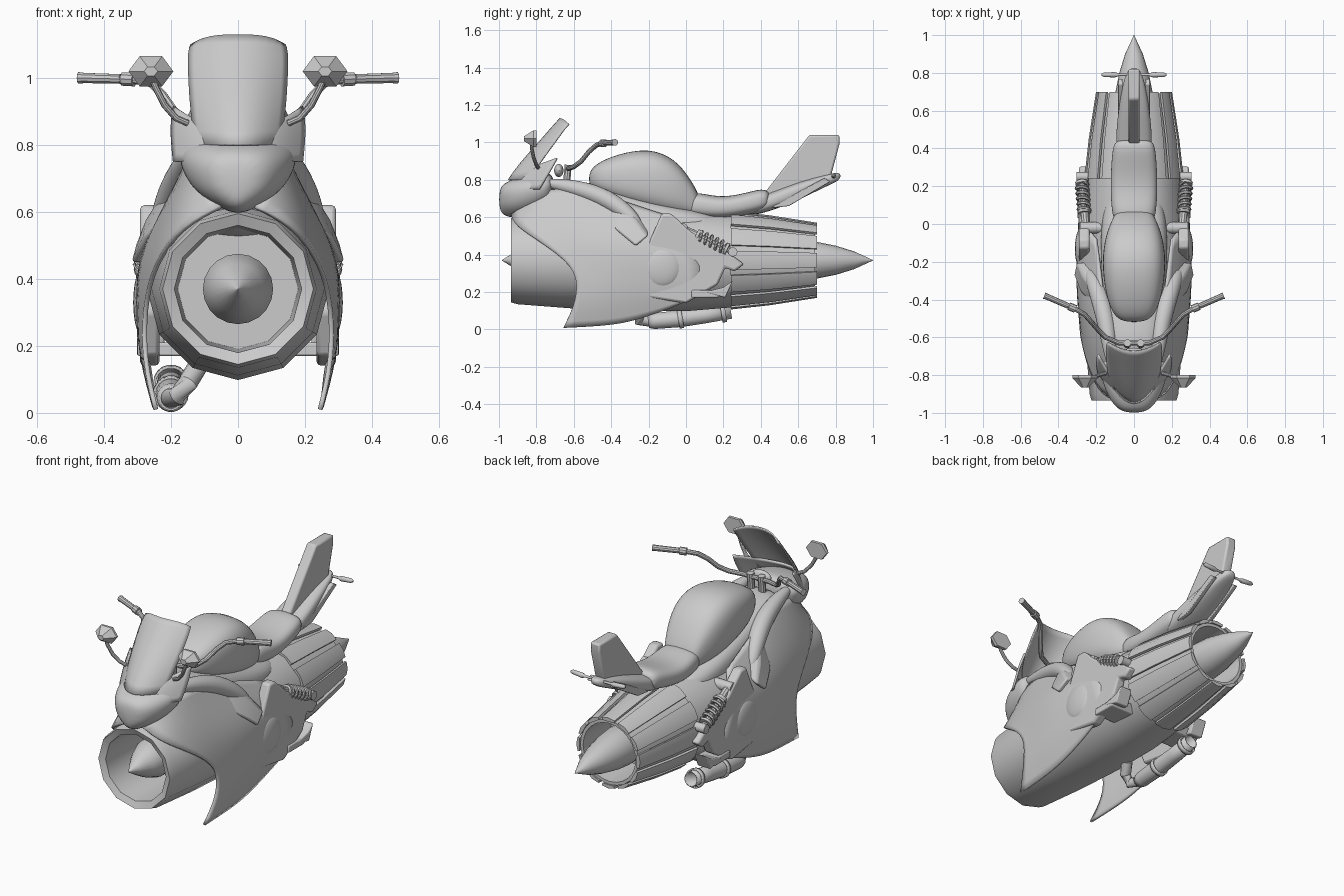
import bpy, bmesh, math
from mathutils import Vector, Matrix

if "Cube" in bpy.data.objects:
    bpy.data.objects.remove(bpy.data.objects["Cube"])

CZ = 0.37  # height of the turbine axis


def finish(name, bm, mirror=False, sub=0, thick=0, bevel=0, angle=35):
    bmesh.ops.recalc_face_normals(bm, faces=bm.faces)
    me = bpy.data.meshes.new(name)
    bm.to_mesh(me)
    bm.free()
    for p in me.polygons:
        p.use_smooth = True
    if not sub:
        me.set_sharp_from_angle(angle=math.radians(angle))
    ob = bpy.data.objects.new(name, me)
    bpy.context.collection.objects.link(ob)
    if mirror:
        ob.modifiers.new("mirror", 'MIRROR').use_clip = True
    if bevel:
        b = ob.modifiers.new("bevel", 'BEVEL')
        b.width, b.segments = bevel, 2
    if sub:
        s = ob.modifiers.new("smooth", 'SUBSURF')
        s.levels = s.render_levels = sub
        s.boundary_smooth = 'PRESERVE_CORNERS'
    if thick:
        t = ob.modifiers.new("thickness", 'SOLIDIFY')
        t.thickness, t.offset = thick, 0
    return ob


def skin(name, rings, closed=True, cap=True, **kw):
    """Bridge a list of equal-length point rows."""
    bm = bmesh.new()
    vs = [[bm.verts.new(p) for p in r] for r in rings]
    n = len(vs[0])
    for a, b in zip(vs, vs[1:]):
        for i in range(n if closed else n - 1):
            j = (i + 1) % n
            bm.faces.new((a[i], a[j], b[j], b[i]))
    if cap and closed:
        bm.faces.new(vs[0])
        bm.faces.new(vs[-1])
    return finish(name, bm, **kw)


def lathe(name, prof, n=12, cap=False, **kw):
    """Revolve (y, radius) pairs round the turbine axis."""
    return skin(name, [[(r * math.sin(k * math.tau / n), y, CZ + r * math.cos(k * math.tau / n))
                        for k in range(n)] for y, r in prof], cap=cap, **kw)


def loft(name, secs, pinch=0, n=14, **kw):
    """Rounded sections along y: (y, bottom, top, half width)."""
    rings = []
    for y, z0, z1, hw in secs:
        ring = []
        for k in range(n):
            t = math.tau * (k + 0.5) / n
            c, s = math.cos(t), math.sin(t)
            x = hw * math.copysign(abs(c) ** 0.7, c) * (1 - pinch * max(0, -s))
            ring.append((x, y, (z0 + z1) / 2 + (z1 - z0) / 2 * math.copysign(abs(s) ** 0.7, s)))
        rings.append(ring)
    return skin(name, rings, sub=2, **kw)


def tube(name, path, r, n=10, **kw):
    """Round sweep; r is one radius or one per point."""
    P = [Vector(p) for p in path]
    rs = r if isinstance(r, (list, tuple)) else [r] * len(P)
    rings = []
    for i, p in enumerate(P):
        t = P[min(i + 1, len(P) - 1)] - P[max(i - 1, 0)]
        q = t.to_track_quat('Z', 'Y')
        rings.append([p + q @ Vector((rs[i] * math.cos(a), rs[i] * math.sin(a), 0))
                      for a in [math.tau * k / n for k in range(n)]])
    return skin(name, rings, **kw)


def plate(name, yz, x0, x1, **kw):
    return skin(name, [[(x, y, z) for y, z in yz] for x in (x0, x1)], **kw)


def ball(name, loc, scale, **kw):
    bm = bmesh.new()
    bmesh.ops.create_uvsphere(bm, u_segments=20, v_segments=12, radius=1,
                              matrix=Matrix.LocRotScale(Vector(loc), None, Vector(scale)))
    return finish(name, bm, **kw)


# Turbine: intake shell, spinner, nozzle and rear cone
lathe("turbine_shell", [(-.6, .08), (-.6, .18), (-.92, .19), (-.935, .225), (-.9, .235), (-.6, .258),
                        (-.3, .272), (0, .272), (.24, .252)])
lathe("intake_spinner", [(-.6, .1), (-.78, .105), (-.86, .075), (-.93, .035), (-.985, .001)], n=20, cap=True)
lathe("nozzle_liner", [(.2, .24), (.69, .182), (.69, .165), (.45, .16), (.45, .05)], n=24)
lathe("rear_cone", [(.4, .1), (.6, .108), (.69, .1), (.8, .078), (.9, .047), (1.0, .001)], n=20, cap=True)
for k in range(12):
    rings = []
    for y, r in ((.24, .245), (.45, .222), (.7, .183)):
        rings.append([(rr * math.sin(a), y, CZ + rr * math.cos(a)) for rr, d in
                      ((r, -.2), (r + .014, -.2), (r + .018, 0), (r + .014, .2), (r, .2))
                      for a in [k * math.tau / 12 + d]])
    skin("nozzle_petal", rings)

# Nose cowl, central frame, cockpit collar
loft("nose_cowl", [(-1.0, .64, .75, .045), (-.97, .6, .79, .11), (-.88, .59, .82, .165),
                   (-.78, .62, .84, .19), (-.7, .67, .84, .18)], pinch=.65)
loft("central_frame", [(-.74, .55, .82, .165), (-.5, .5, .79, .165), (-.2, .48, .7, .18),
                       (.05, .45, .64, .18), (.2, .5, .61, .12)])
U = (-1, -.7, -.35, 0, .35, .7, 1)
skin("cockpit_collar", [[(.19 * u, -.955 + .17 * u * u, .75) for u in U],
                        [(.2 * u, -.925 + .2 * u * u, .8 + .05 * u * u) for u in U],
                        [(.19 * u, -.89 + .2 * u * u, .84 + .075 * u * u) for u in U]],
     closed=False, sub=2, thick=.012)

# Windshield: curved thin shell
skin("windshield", [[(hw * u, yc + dy * u * u, z - dz * u ** 4) for u in (-1, -.75, -.4, 0, .4, .75, 1)]
                    for z, yc, dy, hw, dz in ((.8, -.955, .12, .125, 0), (.88, -.9, .11, .138, 0),
                                              (1.0, -.79, .09, .147, 0), (1.08, -.72, .075, .148, 0),
                                              (1.128, -.675, .05, .14, .03))],
     closed=False, sub=1, thick=.008)

# Side fairings: rows from upper edge down to the low blade, as (x, y, z)
rows = [[(.05, -.93, .615), (.14, -.8, .75), (.15, -.55, .76), (.17, -.3, .67), (.2, -.08, .6)],
        [(.165, -.925, .56), (.19, -.75, .63), (.215, -.5, .62), (.25, -.28, .56), (.25, -.02, .52)],
        [(.25, -.74, .445), (.262, -.62, .46), (.29, -.45, .46), (.305, -.27, .44), (.285, .05, .43)],
        [(.28, -.575, .315), (.287, -.5, .3), (.3, -.38, .29), (.298, -.22, .28), (.285, .1, .3)],
        [(.28, -.585, .15), (.285, -.5, .15), (.29, -.35, .16), (.285, -.15, .18), (.28, .08, .22)],
        [(.245, -.655, .01), (.25, -.45, .02), (.255, -.3, .04), (.26, -.12, .1), (.27, .02, .16)]]
skin("side_fairing", rows, closed=False, sub=2, thick=.014, mirror=True)
tube("fairing_arm", [(.12, -.78, .79), (.13, -.62, .765), (.16, -.45, .715), (.205, -.32, .63), (.24, -.24, .54)],
     [.02, .045, .055, .05, .03], mirror=True, sub=2)
skin("knee_scoop", [[(.15, -.45, .61), (.2, -.37, .69), (.22, -.36, .67), (.21, -.44, .58)],
                    [(.2, -.36, .53), (.21, -.27, .63), (.275, -.27, .58), (.285, -.36, .52)],
                    [(.24, -.26, .45), (.24, -.2, .53), (.305, -.2, .5), (.32, -.27, .445)]],
     mirror=True, bevel=.012)

# Rear side frame: plate, round cover, winglets, lower cross box
plate("side_frame", [(-.13, .62), (-.08, .62), (.03, .52), (.2, .43), (.31, .35), (.26, .31), (.21, .33),
                     (.17, .24), (.0, .14), (-.2, .17), (-.26, .3), (-.2, .46)], .235, .292,
      mirror=True, bevel=.012)
ball("round_cover", (.283, -.13, .33), (.03, .105, .105), mirror=True)
plate("winglet", [(.1, .2), (.2, .225), (.25, .26), (.21, .17)], .22, .302, mirror=True, bevel=.006)
plate("cross_box", [(.03, .17), (.17, .17), (.2, .21), (.03, .21)], -.3, .3, bevel=.006)

# Tank, seat and tail
loft("tank", [(-.52, .77, .84, .06), (-.48, .74, .89, .115), (-.37, .68, .94, .155), (-.2, .63, .975, .175),
              (-.06, .6, .92, .155), (.03, .6, .8, .115), (.08, .6, .7, .09)])
loft("seat", [(0, .61, .69, .095), (.04, .6, .745, .118), (.17, .585, .705, .128), (.3, .605, .725, .124),
              (.41, .63, .758, .115), (.45, .66, .735, .095)])
loft("tail_fairing", [(.32, .6, .69, .09), (.45, .63, .73, .1), (.6, .69, .79, .085), (.75, .765, .83, .06),
                      (.83, .8, .845, .03)])
plate("tail_fin", [(.42, .73), (.66, 1.04), (.82, 1.04), (.82, .99), (.775, .82), (.74, .79), (.5, .67)],
      -.03, .03, bevel=.01)
plate("tail_blade", [(.46, .65), (.48, .67), (.74, .81), (.77, .79), (.55, .66)], .06, .085,
      mirror=True, bevel=.004)
tube("tail_signal", [(.0, .79, .82), (.08, .79, .82), (.1, .79, .82), (.16, .79, .825), (.172, .79, .825)],
     [.007, .007, .014, .012, .005], mirror=True)

# Handlebar, grips, clamps
tube("handlebar", [(0, -.63, .86), (.08, -.63, .86), (.15, -.6, .87), (.19, -.56, .9), (.225, -.52, .95),
                   (.26, -.48, .985), (.31, -.45, .995), (.46, -.385, 1.0)], .013, mirror=True)
tube("grip", [(.35, -.433, .997), (.46, -.385, 1.0), (.475, -.379, 1.0)], [.015, .016, .018], mirror=True)
tube("lever_clamp", [(.31, -.45, .995), (.345, -.435, .997)], .021, mirror=True)
tube("bar_riser", [(.035, -.64, .76), (.035, -.63, .88)], .02, mirror=True)
ball("gauge", (0, -.68, .85), (.06, .025, .035))

# Rear-view mirrors on curved stems
tube("mirror_stem", [(.15, -.79, .865), (.185, -.8, .88), (.22, -.815, .92), (.245, -.825, .97), (.26, -.825, 1.01)],
     .01, mirror=True)
skin("rear_mirror", [[(.26 + s * .067 * math.cos(a), y, 1.02 + s * .052 * math.sin(a))
                      for a in [math.tau * k / 6 for k in range(6)]]
                     for y, s in ((-.8, .97), (-.815, 1), (-.865, .3))], mirror=True, angle=20)

# Shock absorbers with coil spring
A, B = Vector((.255, -.02, .54)), Vector((.28, .25, .415))
tube("shock_rod", [A, A.lerp(B, .3), A.lerp(B, .31), B], [.022, .022, .016, .016], mirror=True)
for t in (.28, .85):
    tube("spring_seat", [A.lerp(B, t), A.lerp(B, t + .05)], .034, n=16, mirror=True)
q = (B - A).to_track_quat('Z', 'Y')
tube("shock_spring", [A.lerp(B, .32 + .53 * i / 72) + q @ Vector((.031 * math.cos(i * math.tau / 14),
     .031 * math.sin(i * math.tau / 14), 0)) for i in range(73)], .009, n=6, mirror=True)
tube("shock_mount", [(.17, -.02, .54), (.285, -.02, .54)], .03, n=14, mirror=True)
tube("shock_foot", [(.24, .25, .415), (.305, .25, .415)], .025, n=14, mirror=True)

# Exhaust, on one side only, open at the rear
tube("exhaust_header", [(-.12, -.2, .14), (-.15, -.25, .09), (-.18, -.25, .05), (-.2, -.2, .045), (-.2, -.1, .05)],
     .03, n=14)
tube("exhaust_silencer", [(-.2, -.2, .042), (-.2, -.17, .045), (-.2, -.03, .058), (-.2, .1, .075), (-.2, .24, .098)],
     [.032, .04, .043, .04, .038], n=18, cap=False, thick=.006)
for y, z in ((-.03, .058), (.2, .09)):
    tube("exhaust_band", [(-.2, y - .012, z - .002), (-.2, y + .012, z + .002)], .049, n=18, cap=False, thick=.008)
